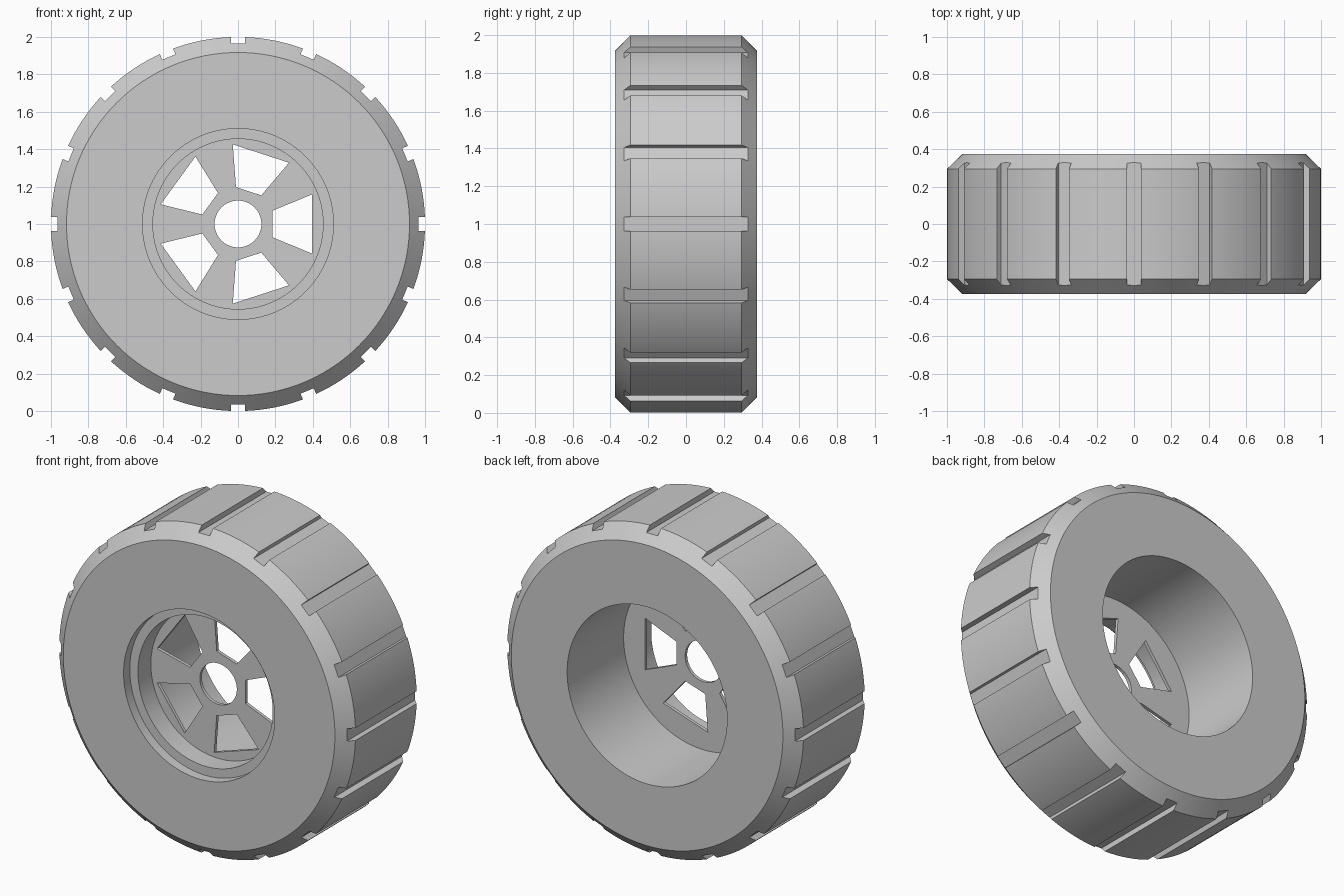
import bpy
import bmesh
import math
from mathutils import Matrix, Vector

cube = bpy.data.objects.get("Cube")
if cube:
    bpy.data.objects.remove(cube, do_unlink=True)

SEGMENTS = 160
CENTRE = Vector((0, 0, 1))

grey = bpy.data.materials.new("plain grey")
grey.use_nodes = True
colour = (0.6, 0.6, 0.6, 1)
grey.diffuse_color = colour
grey.node_tree.nodes["Principled BSDF"].inputs["Base Color"].default_value = colour


def finish(name, bm):
    """Turn a bmesh into a named object at the wheel centre."""
    bmesh.ops.recalc_face_normals(bm, faces=bm.faces)
    mesh = bpy.data.meshes.new(name)
    bm.to_mesh(mesh)
    bm.free()
    obj = bpy.data.objects.new(name, mesh)
    obj.location = CENTRE
    bpy.context.collection.objects.link(obj)
    mesh.materials.append(grey)
    return obj


def lathe(name, profile):
    """Spin a closed (radius, y) profile around the axle."""
    bm = bmesh.new()
    verts = [bm.verts.new((r, y, 0)) for r, y in profile]
    edges = [bm.edges.new((v, verts[i - 1])) for i, v in enumerate(verts)]
    bmesh.ops.spin(bm, geom=verts + edges, cent=(0, 0, 0), axis=(0, 1, 0),
                   angle=math.tau, steps=SEGMENTS)
    bmesh.ops.remove_doubles(bm, verts=bm.verts, dist=0.0001)
    return finish(name, bm)


def radial_cutters(name, outline, depth, count):
    """Repeat a prism with an (x, z) outline around the axle."""
    bm = bmesh.new()
    for i in range(count):
        turn = Matrix.Rotation(-math.tau * i / count, 3, 'Y')
        face = bm.faces.new([bm.verts.new(turn @ Vector((x, -depth, z)))
                             for x, z in outline])
        ext = bmesh.ops.extrude_face_region(bm, geom=[face])
        moved = [g for g in ext["geom"] if isinstance(g, bmesh.types.BMVert)]
        bmesh.ops.translate(bm, verts=moved, vec=(0, 2 * depth, 0))
    obj = finish(name, bm)
    obj.hide_render = True
    return obj


# Tyre, stepped rim, thin hub disc and deep rear cavity in one section
wheel = lathe("wheel", [
    (1, -0.295), (1, 0.295), (0.917, 0.375),       # tread and rear shoulder
    (0.54, 0.375), (0.54, -0.17),                  # rear cavity
    (0.125, -0.17), (0.125, -0.19),                # hub disc and axle hole
    (0.455, -0.19), (0.455, -0.315),               # front recess
    (0.51, -0.315), (0.51, -0.375), (0.917, -0.375),
])

# Tread grooves and hub windows
grooves = radial_cutters("groove_cutters", [
    (0.966, -0.038), (1.1, -0.038), (1.1, 0.038), (0.966, 0.038)], 0.5, 16)
windows = radial_cutters("window_cutters", [
    (0.184, -0.071), (0.396, -0.158), (0.396, 0.158), (0.184, 0.071)], 0.5, 5)
# Keep the window prisms within the cavity, clear of everything but the disc
bpy.context.view_layer.objects.active = wheel
wheel.select_set(True)
for cutter in (grooves, windows):
    mod = wheel.modifiers.new(cutter.name, 'BOOLEAN')
    mod.operation = 'DIFFERENCE'
    mod.solver = 'EXACT'
    mod.object = cutter
    bpy.ops.object.modifier_apply(modifier=mod.name)
    bpy.data.objects.remove(cutter, do_unlink=True)

bpy.ops.object.shade_smooth_by_angle(angle=math.radians(25))
